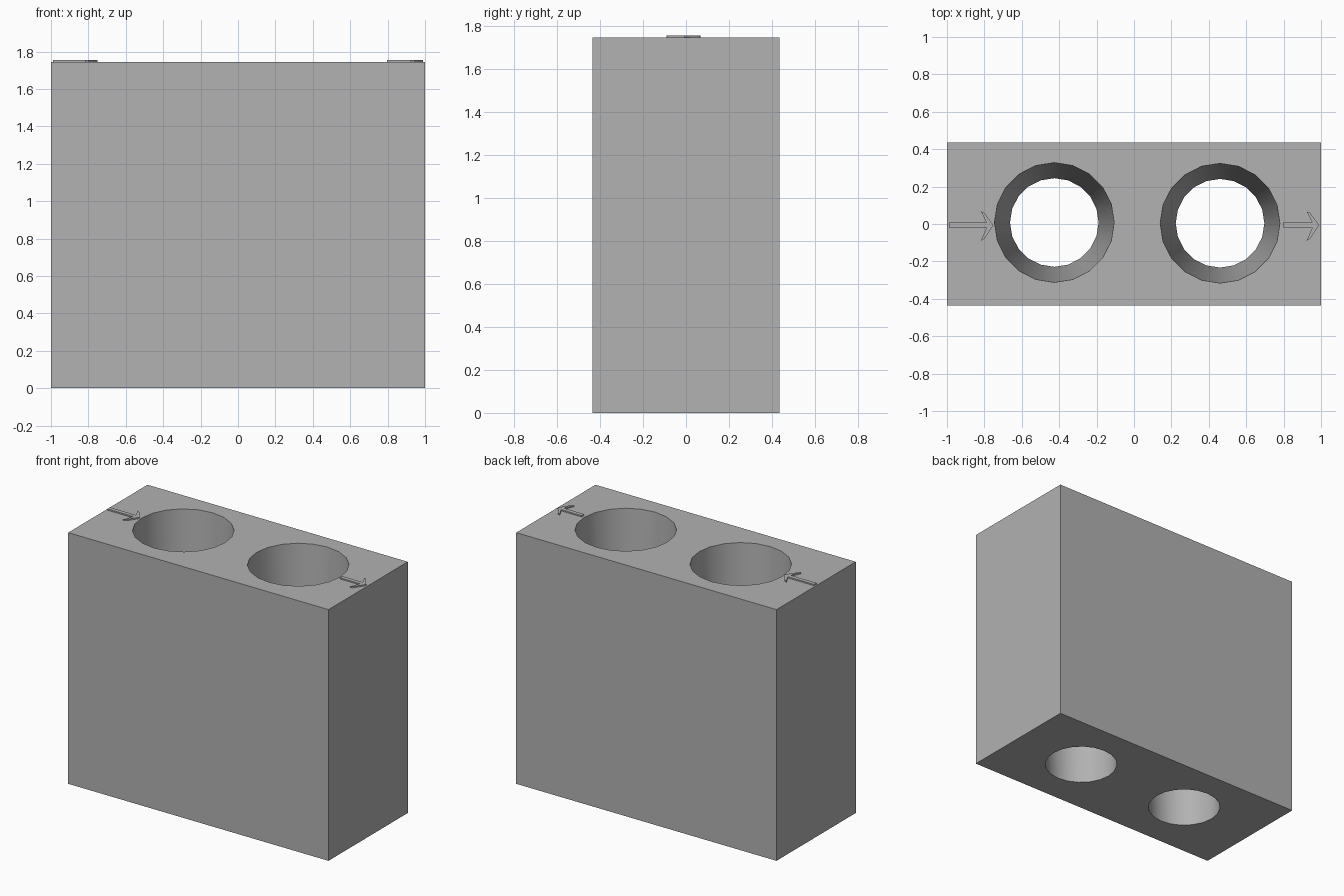
import bpy, bmesh
from mathutils import Matrix

cube = bpy.data.objects.get("Cube")
if cube:
    bpy.data.objects.remove(cube, do_unlink=True)

WIDTH, DEPTH, HEIGHT = 2.0, 0.87, 1.745
TOP_R, BOTTOM_R, SIDES = 0.32, 0.237, 20
MARGIN = 0.1

grey = bpy.data.materials.new("plain grey")
grey.use_nodes = True
grey.diffuse_color = (0.445, 0.445, 0.445, 1)
grey.node_tree.nodes["Principled BSDF"].inputs["Base Color"].default_value = grey.diffuse_color


def add_object(name, bm):
    bmesh.ops.recalc_face_normals(bm, faces=bm.faces)
    mesh = bpy.data.meshes.new(name)
    bm.to_mesh(mesh)
    bm.free()
    mesh.materials.append(grey)
    obj = bpy.data.objects.new(name, mesh)
    bpy.context.collection.objects.link(obj)
    return obj


def add_hole_cutter(x, y):
    # Tapered cutter, running a little past both ends of the block
    extra = (TOP_R - BOTTOM_R) * MARGIN / HEIGHT
    bm = bmesh.new()
    bmesh.ops.create_cone(bm, cap_ends=True, segments=SIDES,
                          radius1=BOTTOM_R - extra, radius2=TOP_R + extra,
                          depth=HEIGHT + 2 * MARGIN,
                          matrix=Matrix.Translation((x, y, HEIGHT / 2)))
    cutter = add_object("hole_cutter", bm)
    cutter.hide_render = True
    return cutter


def add_arrow(name, tail, tip):
    # Thin raised arrow pointing along +x
    barb = tip - 0.067
    outline = [(tail, -0.02), (barb + 0.03, -0.02), (barb, -0.09), (barb + 0.018, -0.08),
               (tip, -0.006), (barb + 0.018, 0.06), (barb, 0.068), (barb + 0.03, 0.008),
               (tail, 0.008)]
    bm = bmesh.new()
    face = bm.faces.new([bm.verts.new((x, y, HEIGHT)) for x, y in outline])
    side = bmesh.ops.extrude_face_region(bm, geom=[face], use_keep_orig=True)
    raised = [v for v in side["geom"] if isinstance(v, bmesh.types.BMVert)]
    bmesh.ops.translate(bm, verts=raised, vec=(0, 0, 0.009))
    return add_object(name, bm)


# Solid block
bm = bmesh.new()
bmesh.ops.create_cube(bm, size=1, matrix=Matrix.Translation((0, 0, HEIGHT / 2))
                      @ Matrix.Diagonal((WIDTH, DEPTH, HEIGHT, 1)))
block = add_object("block", bm)

# Two tapered holes right through the block
bpy.context.view_layer.objects.active = block
block.select_set(True)
for x, y in ((-0.426, 0.008), (0.46, 0.004)):
    cutter = add_hole_cutter(x, y)
    cut = block.modifiers.new("hole", "BOOLEAN")
    cut.operation, cut.solver, cut.object = "DIFFERENCE", "EXACT", cutter
    bpy.ops.object.modifier_apply(modifier=cut.name)
    bpy.data.objects.remove(cutter, do_unlink=True)
bpy.ops.object.shade_smooth_by_angle(angle=0.52)

# Direction arrows on the top
add_arrow("right_arrow", -0.99, -0.752)
add_arrow("left_arrow", 0.797, 0.99)
